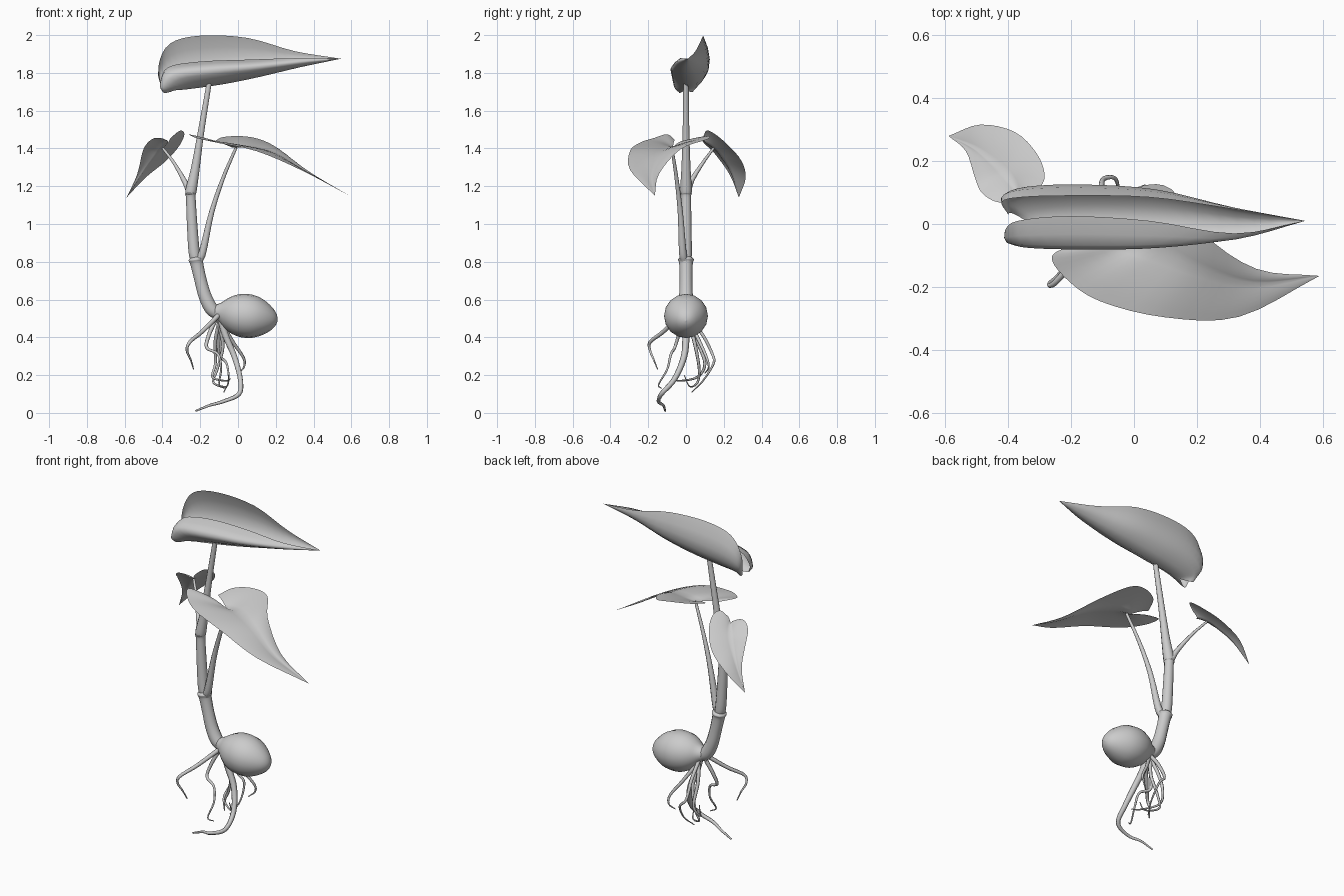
import bpy
from mathutils import Vector


def spline(pts, n):
    """Catmull-Rom samples through points of any dimension, n per span."""
    P = [Vector(p) for p in pts]
    P = [2 * P[0] - P[1]] + P + [2 * P[-1] - P[-2]]
    out = []
    for i in range(1, len(P) - 2):
        a, b, c, d = P[i - 1:i + 3]
        for k in range(n):
            t = k / n
            out.append(0.5 * (2 * b + (c - a) * t + (2 * a - 5 * b + 4 * c - d) * t * t
                              + (3 * b - a - 3 * c + d) * t ** 3))
    return out + [P[-2]]


def tube(name, pts, sides=12, n=5):
    """Round tapered tube; each point is (x, y, z, radius)."""
    cu = bpy.data.curves.new(name, 'CURVE')
    cu.dimensions = '3D'
    cu.bevel_depth = 1.0
    cu.bevel_resolution = max(0, sides // 4 - 1) if sides > 4 else 1
    cu.use_fill_caps = True
    s = spline(pts, n)
    sp = cu.splines.new('POLY')
    sp.points.add(len(s) - 1)
    for p, v in zip(sp.points, s):
        p.co = (v[0], v[1], v[2], 1)
        p.radius = max(v[3], 0.0005)
    tmp = bpy.data.objects.new(name + "_path", cu)
    bpy.context.collection.objects.link(tmp)
    me = bpy.data.meshes.new_from_object(tmp.evaluated_get(bpy.context.evaluated_depsgraph_get()))
    bpy.data.objects.remove(tmp)
    ob = bpy.data.objects.new(name, me)
    bpy.context.collection.objects.link(ob)
    for p in me.polygons:
        p.use_smooth = len(p.vertices) <= 4
    return ob


def leaf(name, mid, edge_a, edge_b, ctrl_a=None, ctrl_b=None, bulge=0.02, n=4, m=6):
    """Leaf sheet: two curved halves swept between the midrib and its edges."""
    def default(edge):
        return [(Vector(a) + Vector(b)) / 2 + Vector((0, 0, bulge if i < len(mid) - 1 else 0))
                for i, (a, b) in enumerate(zip(mid, edge))]
    M, A, B, CA, CB = [spline(c, n) for c in
                       (mid, edge_a, edge_b, ctrl_a or default(edge_a), ctrl_b or default(edge_b))]
    verts, faces = [], []
    for q, a, b, ca, cb in zip(M, A, B, CA, CB):
        for j in range(-m, m + 1):
            t = abs(j) / m
            e, c = (a, ca) if j < 0 else (b, cb)
            verts.append(q * (1 - t) ** 2 + c * 2 * t * (1 - t) + e * t * t)
    w = 2 * m + 1
    for i in range(len(M) - 1):
        for j in range(w - 1):
            k = i * w + j
            faces.append((k, k + 1, k + w + 1, k + w))
    me = bpy.data.meshes.new(name)
    me.from_pydata(verts, [], faces)
    me.polygons.foreach_set("use_smooth", [True] * len(faces))
    ob = bpy.data.objects.new(name, me)
    bpy.context.collection.objects.link(ob)
    return ob


# Seed: egg shape swept along its tilted axis
a, b = Vector((-0.13, 0, 0.54)), Vector((0.21, 0, 0.488))
prof = [(0, .03), (.1, .05), (.2, .08), (.33, .105), (.49, .116), (.65, .11),
        (.8, .087), (.92, .055), (.98, .026), (1, 0)]
tube("seed", [(*a.lerp(b, s), r) for s, r in prof], 28, 3)

# Stem segments with slightly swollen joints
tube("lower_stem", [(-.10, 0, .52, .03), (-.14, 0, .55, .037), (-.175, 0, .62, .036),
                    (-.20, 0, .71, .034), (-.218, 0, .79, .036), (-.222, 0, .812, .042),
                    (-.224, 0, .825, .03)], 16)
tube("middle_stem", [(-.22, 0, .81, .028), (-.232, 0, .85, .031), (-.243, 0, 1.0, .029),
                     (-.25, 0, 1.14, .027), (-.251, 0, 1.16, .031), (-.252, 0, 1.172, .02)], 16)
tube("upper_stem", [(-.252, 0, 1.155, .026), (-.248, 0, 1.18, .031), (-.225, 0, 1.3, .024),
                    (-.197, 0, 1.48, .018), (-.153, 0, 1.745, .014)], 16)

# Leaf stalks
tube("right_stalk", [(-.205, -.01, .81, .022), (-.185, -.018, .86, .021), (-.14, -.03, 1.06, .015),
                     (-.08, -.05, 1.24, .011), (-.01, -.075, 1.405, .008)])
tube("left_stalk", [(-.255, .01, 1.165, .018), (-.285, .03, 1.23, .014),
                    (-.34, .09, 1.325, .009), (-.397, .145, 1.40, .007)])

# Top leaf: folded trough, front edge curled inwards
tip = (.545, .01, 1.875)
leaf("top_leaf",
     [(-.33, 0, 1.71), (-.3, 0, 1.71), (-.2, .005, 1.722), (-.05, .01, 1.745),
      (.12, .008, 1.78), (.33, .003, 1.83), tip],
     [(-.40, .03, 1.71), (-.42, .07, 1.84), (-.36, .085, 1.955), (-.2, .09, 1.997),
      (.05, .085, 1.985), (.3, .05, 1.915), tip],
     [(-.40, -.03, 1.705), (-.41, -.02, 1.75), (-.37, .01, 1.83), (-.2, .025, 1.86),
      (.05, .01, 1.87), (.32, -.03, 1.878), tip],
     [(-.40, .05, 1.685), (-.44, .13, 1.73), (-.36, .18, 1.76), (-.15, .19, 1.79),
      (.08, .16, 1.82), (.32, .07, 1.86), tip],
     [(-.40, -.05, 1.68), (-.43, -.11, 1.71), (-.38, -.16, 1.80), (-.15, -.18, 1.83),
      (.08, -.16, 1.84), (.33, -.08, 1.85), tip])

# Right leaf: broad heart shape drooping to its tip
tip = (.59, -.165, 1.15)
leaf("right_leaf",
     [(-.03, -.07, 1.405), (-.02, -.07, 1.405), (0, -.073, 1.405), (.08, -.09, 1.405),
      (.21, -.14, 1.37), (.38, -.187, 1.265), tip],
     [(-.17, -.06, 1.445), (-.26, -.10, 1.475), (-.22, -.17, 1.455), (-.11, -.245, 1.43),
      (.1, -.297, 1.385), (.335, -.295, 1.285), tip],
     [(-.12, -.02, 1.44), (-.08, .07, 1.46), (.02, .12, 1.465), (.12, .11, 1.447),
      (.22, -.03, 1.395), (.39, -.143, 1.265), tip], bulge=.012)

# Left leaf: small heart shape
tip = (-.59, .28, 1.14)
leaf("left_leaf",
     [(-.37, .10, 1.43), (-.375, .11, 1.425), (-.39, .135, 1.408), (-.41, .158, 1.388),
      (-.435, .182, 1.358), (-.506, .238, 1.27), tip],
     [(-.345, .093, 1.465), (-.305, .11, 1.495), (-.284, .155, 1.475), (-.31, .225, 1.415),
      (-.38, .293, 1.335), (-.49, .316, 1.245), tip],
     [(-.375, .082, 1.44), (-.41, .068, 1.455), (-.45, .075, 1.452), (-.487, .103, 1.42),
      (-.507, .15, 1.375), (-.535, .232, 1.26), tip], bulge=.012)

# Roots: (start radius, path), each tapering to a thin end
roots = [
    (.022, [(-.10, 0, .54), (-.07, 0, .42), (-.02, -.01, .30), (.012, -.06, .18),
            (.005, -.13, .10), (-.08, -.145, .06), (-.15, -.12, .04), (-.225, -.11, .01)]),
    (.013, [(-.10, -.03, .52), (-.19, -.12, .43), (-.255, -.19, .375), (-.27, -.19, .33),
            (-.25, -.17, .28), (-.235, -.15, .23)]),
    (.012, [(-.12, -.02, .49), (-.155, -.04, .41), (-.165, -.06, .345), (-.105, -.08, .31),
            (-.09, -.10, .23), (-.10, -.145, .15), (-.07, -.13, .13)]),
    (.012, [(-.10, .02, .50), (-.10, .09, .41), (-.10, .14, .31), (-.06, .145, .26),
            (-.05, .09, .17), (-.075, .03, .11)]),
    (.012, [(-.10, .02, .48), (-.12, .06, .38), (-.12, .10, .26), (-.135, .06, .19),
            (-.07, -.03, .17), (-.04, -.07, .18)]),
    (.012, [(-.09, .02, .48), (-.03, .07, .38), (.03, .11, .29), (.03, .12, .24), (0, .10, .21)]),
    (.011, [(-.10, .02, .47), (-.08, .05, .35), (-.11, .07, .23), (-.13, .06, .16),
            (-.06, .02, .14), (-.05, -.01, .20)]),
]
for i, (r, path) in enumerate(roots):
    last = len(path) - 1
    tube(f"root_{i + 1}", [(*p, r * (1 - .78 * k / last)) for k, p in enumerate(path)], 8)
